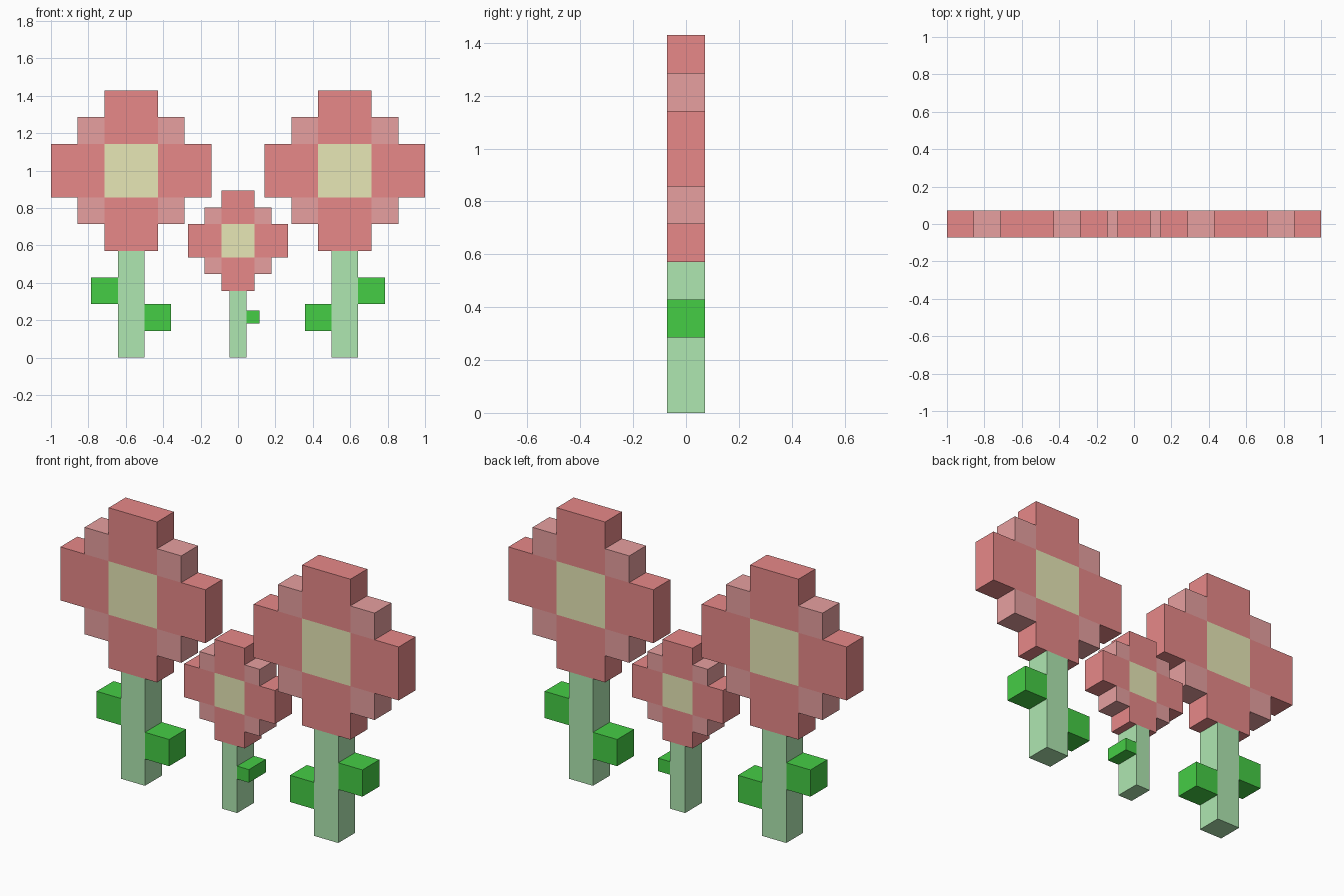
import bpy
import bmesh
from mathutils import Matrix

if "Cube" in bpy.data.objects:
    bpy.data.objects.remove(bpy.data.objects["Cube"])

U = 1 / 7          # block size of the large flowers
HALF_DEPTH = U / 2


def make_material(name, rgb):
    m = bpy.data.materials.new(name)
    m.diffuse_color = (*rgb, 1)
    m.use_nodes = True
    m.node_tree.nodes["Principled BSDF"].inputs["Base Color"].default_value = m.diffuse_color
    return m


RED = make_material("petal_red", (0.80, 0.25, 0.25))
PINK = make_material("petal_light_red", (0.80, 0.35, 0.35))
YELLOW = make_material("centre_yellow", (0.80, 0.80, 0.47))
STEM = make_material("stem_green", (0.43, 0.80, 0.44))
LEAF = make_material("leaf_green", (0.06, 0.61, 0.06))


def blocks(name, rects, mat, x, scale, flip=1):
    """Blocks of full depth from (x0, x1, z0, z1) rectangles in flower units."""
    bm = bmesh.new()
    for x0, x1, z0, z1 in rects:
        loc = Matrix.Translation((x + flip * scale * (x0 + x1) / 2, 0, scale * (z0 + z1) / 2))
        size = Matrix.Diagonal((scale * (x1 - x0), 2 * HALF_DEPTH, scale * (z1 - z0), 1))
        bmesh.ops.create_cube(bm, size=1, matrix=loc @ size)
    me = bpy.data.meshes.new(name)
    bm.to_mesh(me)
    bm.free()
    me.materials.append(mat)
    bpy.context.collection.objects.link(bpy.data.objects.new(name, me))


def flower(prefix, x, scale, leaves, flip=1):
    # Head: centre, four petals in a cross, four small corner petals
    blocks(prefix + "_centre", [(-1, 1, 6, 8)], YELLOW, x, scale)
    blocks(prefix + "_petals",
           [(-1, 1, 8, 10), (-1, 1, 4, 6), (-3, -1, 6, 8), (1, 3, 6, 8)], RED, x, scale)
    blocks(prefix + "_corner_petals",
           [(a, a + 1, b, b + 1) for a in (-2, 1) for b in (5, 8)], PINK, x, scale)
    # Stem and leaves
    blocks(prefix + "_stem", [(-0.5, 0.5, 0, 4)], STEM, x, scale)
    blocks(prefix + "_leaves", leaves, LEAF, x, scale, flip)


big_leaves = [(-1.5, -0.5, 2, 3), (0.5, 1.5, 1, 2)]
flower("left_flower", -4 * U, U, big_leaves)
flower("right_flower", 4 * U, U, big_leaves, flip=-1)
flower("small_flower", 0, U * 0.625, [(0.5, 1.28, 2.03, 2.81)])
